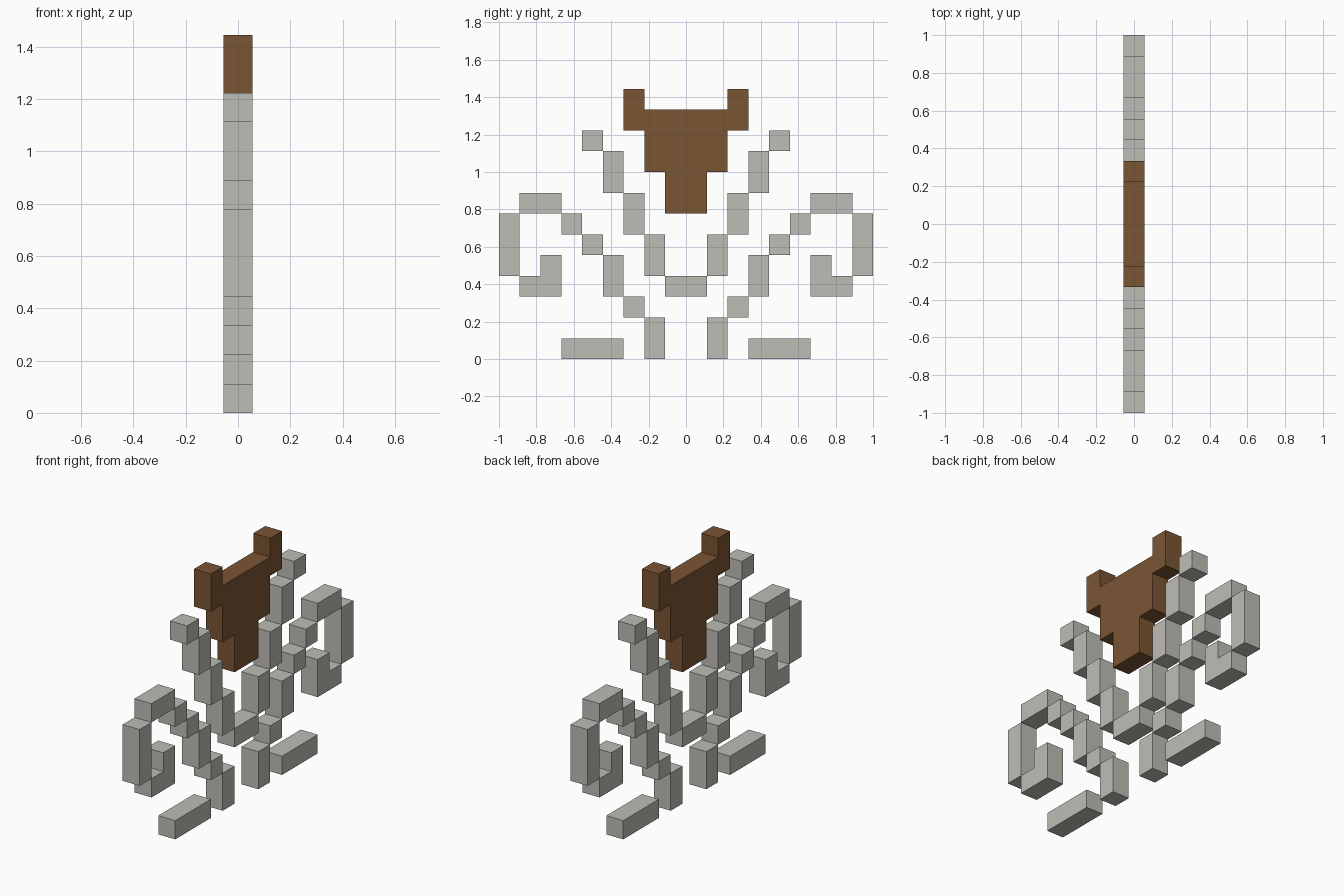
import bpy, bmesh

if "Cube" in bpy.data.objects:
    bpy.data.objects.remove(bpy.data.objects["Cube"], do_unlink=True)

U = 1 / 9        # side of one block


def material(name, rgb):
    m = bpy.data.materials.new(name)
    m.use_nodes = True
    m.diffuse_color = (*rgb, 1)
    m.node_tree.nodes["Principled BSDF"].inputs["Base Color"].default_value = (*rgb, 1)
    return m


GREY = material("warm grey", (0.515, 0.509, 0.468))
BROWN = material("brown", (0.195, 0.091, 0.034))


def prism(name, outline, mat):
    """Extrude a (y, z) outline in block units to one block thick along x."""
    bm = bmesh.new()
    face = bm.faces.new([bm.verts.new((-U / 2, y * U, z * U)) for y, z in outline])
    ext = bmesh.ops.extrude_face_region(bm, geom=[face], use_keep_orig=True)
    verts = [g for g in ext["geom"] if isinstance(g, bmesh.types.BMVert)]
    bmesh.ops.translate(bm, verts=verts, vec=(U, 0, 0))
    bmesh.ops.recalc_face_normals(bm, faces=bm.faces)
    mesh = bpy.data.meshes.new(name)
    bm.to_mesh(mesh)
    bm.free()
    mesh.materials.append(mat)
    ob = bpy.data.objects.new(name, mesh)
    bpy.context.collection.objects.link(ob)


def box(y0, y1, z0, z1):
    return [(y0, z0), (y1, z0), (y1, z1), (y0, z1)]


# Parts repeated on the front and the rear
paired = {
    "foot_bar": box(3, 6, 0, 1),
    "foot_post": box(1, 2, 0, 2),
    "arm_lower_step": box(2, 3, 2, 3),
    "arm_post": box(3, 4, 3, 5),
    "arm_middle_step": box(4, 5, 5, 6),
    "arm_upper_step": box(5, 6, 6, 7),
    "curl_top": box(6, 8, 7, 8),
    "curl_side": box(8, 9, 4, 7),
    "curl_hook": [(6, 3), (8, 3), (8, 4), (7, 4), (7, 5), (6, 5)],
    "branch_lower": box(1, 2, 4, 6),
    "branch_middle": box(2, 3, 6, 8),
    "branch_upper": box(3, 4, 8, 10),
    "branch_tip": box(4, 5, 10, 11),
}
for name, outline in paired.items():
    for side, s in (("front", -1), ("rear", 1)):
        prism(f"{side}_{name}", [(s * y, z) for y, z in outline], GREY)

# Block joining the two branches
prism("branch_base", box(-1, 1, 3, 4), GREY)

# Horned head, outlined as one half and its mirror
half = [(1, 7), (1, 9), (2, 9), (2, 11), (3, 11), (3, 13), (2, 13), (2, 12)]
prism("horned_head", half + [(-y, z) for y, z in reversed(half)], BROWN)
